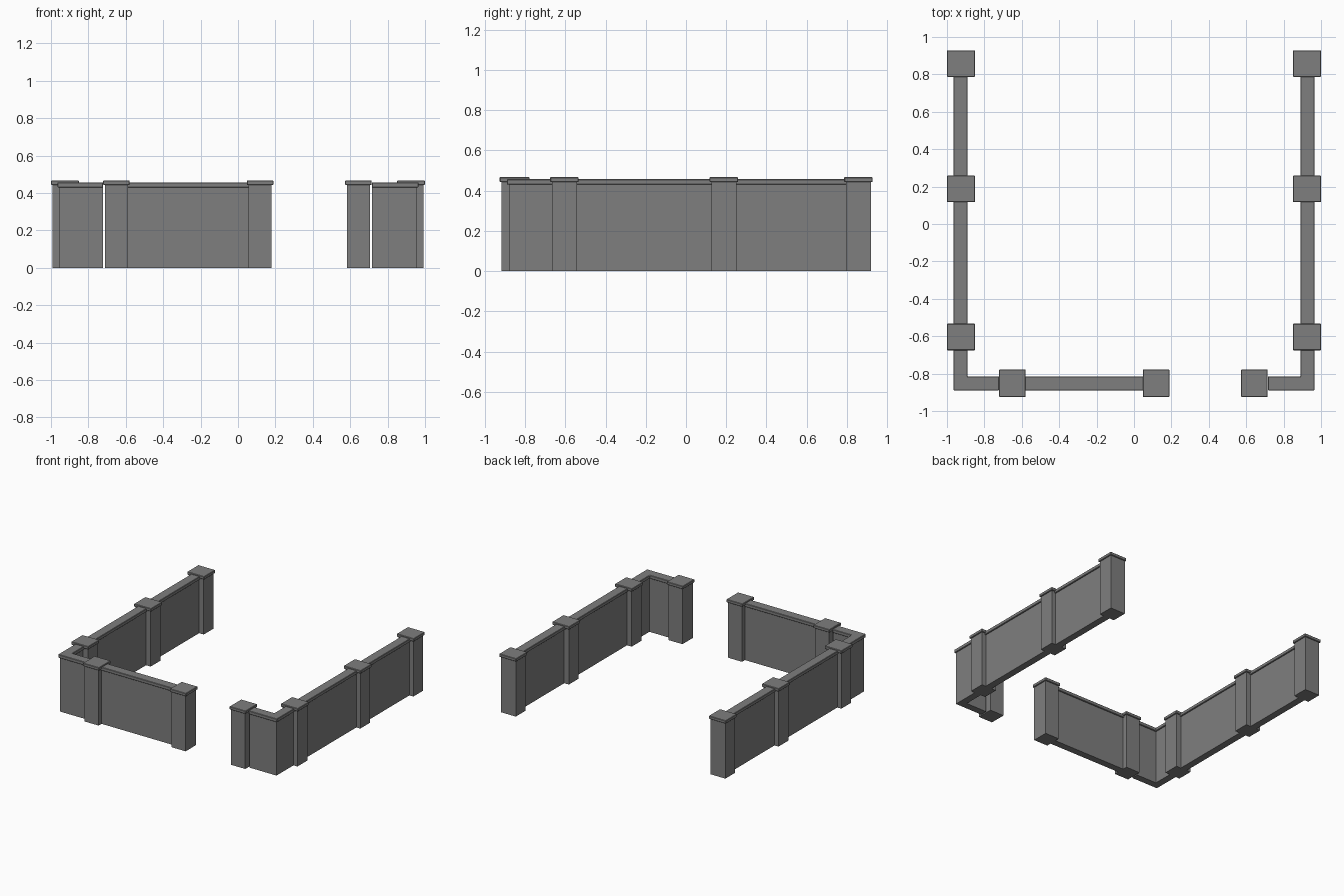
import bpy, bmesh
from mathutils import Vector

cube = bpy.data.objects.get("Cube")
if cube:
    bpy.data.objects.remove(cube)

stone = bpy.data.materials.new("grey_stone")
stone.use_nodes = True
COLOUR = (0.21, 0.21, 0.21, 1)
stone.diffuse_color = COLOUR
stone.node_tree.nodes["Principled BSDF"].inputs["Base Color"].default_value = COLOUR


def prism(name, outline, z0, z1, bevel=0):
    """Extrude a flat outline from z0 up to z1."""
    bm = bmesh.new()
    face = bm.faces.new([bm.verts.new((x, y, z0)) for x, y in outline])
    ext = bmesh.ops.extrude_face_region(bm, geom=[face])
    for v in ext["geom"]:
        if isinstance(v, bmesh.types.BMVert):
            v.co.z = z1
    bmesh.ops.recalc_face_normals(bm, faces=bm.faces)
    mesh = bpy.data.meshes.new(name)
    bm.to_mesh(mesh)
    bm.free()
    mesh.materials.append(stone)
    obj = bpy.data.objects.new(name, mesh)
    bpy.context.collection.objects.link(obj)
    if bevel:
        mod = obj.modifiers.new("soft_edge", "BEVEL")
        mod.width = bevel
        mod.segments = 1
    return obj


def rect(x, y, hx, hy):
    return [(x - hx, y - hy), (x + hx, y - hy), (x + hx, y + hy), (x - hx, y + hy)]


def strip(path, half):
    """Outline of a straight or mitred path with the given half width."""
    pts = [Vector(p) for p in path]
    sides = []
    for a, b in zip(pts, pts[1:]):
        d = (b - a).normalized()
        sides.append(Vector((-d.y, d.x)) * half)
    offsets = [sides[0]] + [a + b for a, b in zip(sides, sides[1:])] + [sides[-1]]
    return [p + o for p, o in zip(pts, offsets)] + [p - o for p, o in reversed(list(zip(pts, offsets)))]


def pillar(name, x, y, hx, hy):
    prism(name + "_post", rect(x, y, hx - 0.009, hy - 0.009), 0, 0.445)
    prism(name + "_cap", rect(x, y, hx, hy), 0.443, 0.467, 0.003)


def wall(name, path):
    prism(name + "_panel", strip(path, 0.028), 0, 0.435)
    prism(name + "_coping", strip(path, 0.0375), 0.43, 0.457, 0.003)


SIDE_X, WALL_X, FRONT_Y = 0.925, 0.928, -0.852
side_y = {"back": 0.857, "middle": 0.188, "fore": -0.604}
front_x = {"right": -0.65, "centre": 0.118, "left": 0.644}

# Side runs, mirrored left and right
for side, s in (("left", 1), ("right", -1)):
    for place, y in side_y.items():
        pillar(f"{side}_{place}_pillar", s * SIDE_X, y, 0.075, 0.071)
    wall(f"{side}_back_wall", [(s * WALL_X, 0.8), (s * WALL_X, 0.24)])
    wall(f"{side}_middle_wall", [(s * WALL_X, 0.14), (s * WALL_X, -0.55)])
    # Corner walls stop just short of the front pillars
    end = front_x[side] + s * 0.072
    wall(f"{side}_corner_wall", [(s * WALL_X, -0.65), (s * WALL_X, FRONT_Y), (end, FRONT_Y)])

# Front run with the open gateway
for place, x in front_x.items():
    pillar(f"front_{place}_pillar", x, FRONT_Y, 0.071, 0.074)
wall("front_wall", [(front_x["right"] + 0.05, FRONT_Y), (front_x["centre"] - 0.05, FRONT_Y)])
